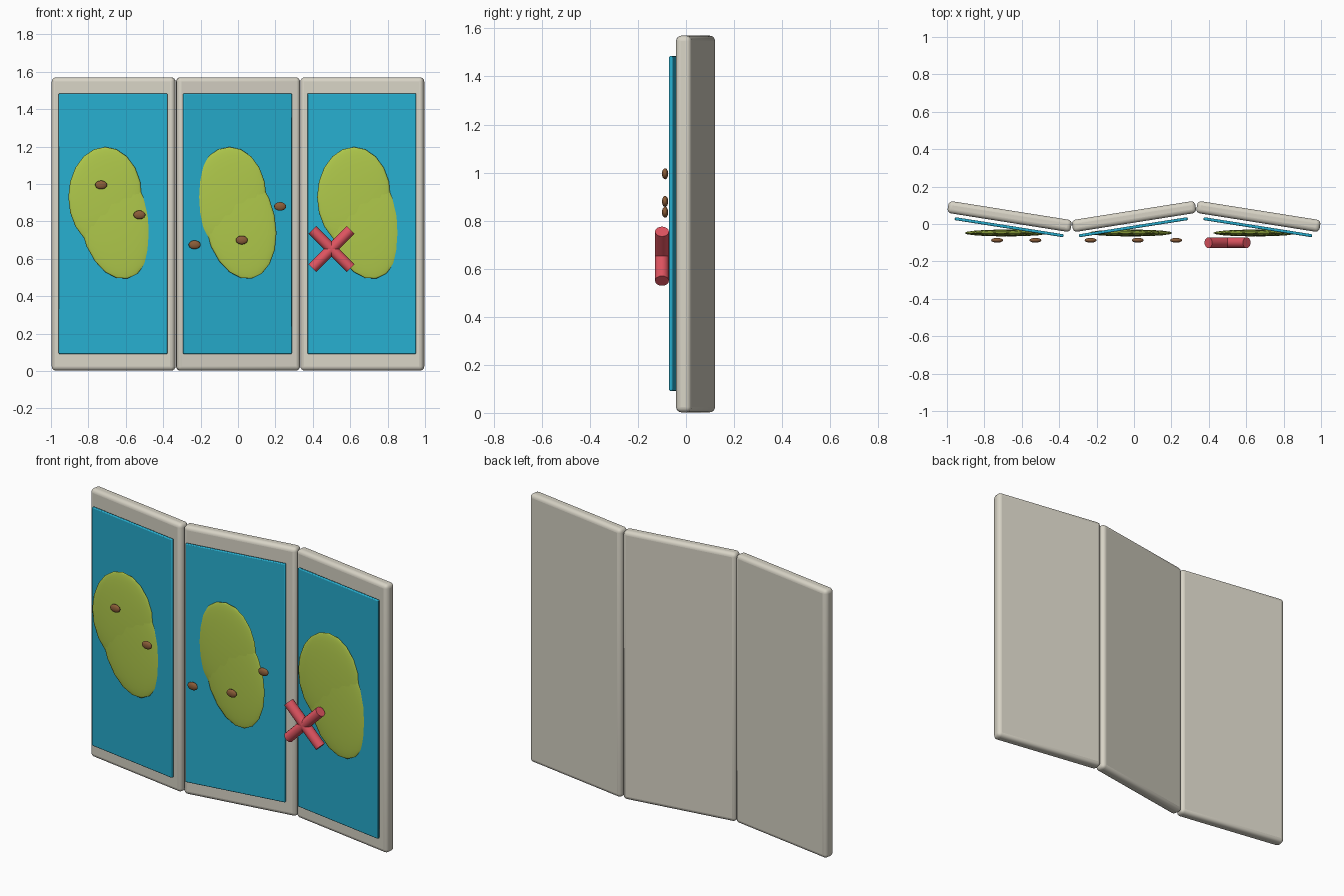
import bpy
from math import radians

if "Cube" in bpy.data.objects:
    bpy.data.objects.remove(bpy.data.objects["Cube"])


def material(name, rgb):
    m = bpy.data.materials.new(name)
    m.diffuse_color = (*rgb, 1)
    m.use_nodes = True
    m.node_tree.nodes["Principled BSDF"].inputs["Base Color"].default_value = m.diffuse_color
    return m


CREAM = material("cream", (0.68, 0.65, 0.56))
BLUE = material("sea_blue", (0.02, 0.42, 0.62))
GREEN = material("land_green", (0.43, 0.58, 0.07))
BROWN = material("brown", (0.26, 0.11, 0.04))
RED = material("red", (0.75, 0.09, 0.12))


def finish(ob, name, mat):
    ob.name = name
    ob.data.materials.append(mat)
    bpy.ops.object.shade_smooth_by_angle(angle=radians(40))


def slab(name, loc, size, angle, bevel, segs, mat):
    bpy.ops.mesh.primitive_cube_add(size=1)
    ob = bpy.context.object
    ob.scale = size
    bpy.ops.object.transform_apply(scale=True)
    ob.location = loc
    ob.rotation_euler.z = radians(angle)
    mod = ob.modifiers.new("rounded_edges", 'BEVEL')
    mod.width, mod.segments = bevel, segs
    finish(ob, name, mat)


def ellipsoid(name, loc, radii, mat, tilt=0, segs=16, rings=10):
    bpy.ops.mesh.primitive_uv_sphere_add(segments=segs, ring_count=rings, radius=1,
                                         location=loc, rotation=(0, radians(tilt), 0))
    ob = bpy.context.object
    ob.scale = radii
    finish(ob, name, mat)


# Zigzag folding panels with inset maps and land masses
for i, x in enumerate((-0.665, 0, 0.665)):
    angle = 9 if i == 1 else -9
    slab(f"fold_panel_{i + 1}", (x, 0.04, 0.786), (0.667, 0.065, 1.567), angle, 0.022, 4, CREAM)
    slab(f"sea_sheet_{i + 1}", (x - 0.003, -0.017, 0.788), (0.588, 0.016, 1.393), angle, 0.005, 2, BLUE)
    ellipsoid(f"upper_land_{i + 1}", (x - 0.045, -0.048, 0.93), (0.197, 0.018, 0.268), GREEN)
    ellipsoid(f"lower_land_{i + 1}", (x + 0.011, -0.048, 0.795), (0.188, 0.018, 0.307), GREEN, tilt=-12)

# Trail markers
for i, (x, z) in enumerate([(-0.732, 0.995), (-0.527, 0.835), (-0.232, 0.675),
                            (0.02, 0.70), (0.225, 0.88)]):
    ellipsoid(f"trail_marker_{i + 1}", (x, -0.087, z), (0.032, 0.013, 0.023), BROWN)

# Crossed bars marking the spot
for i, tilt in enumerate((45, -45)):
    bpy.ops.mesh.primitive_cylinder_add(vertices=16, radius=0.029, depth=0.29,
                                        location=(0.5, -0.1, 0.652),
                                        rotation=(0, radians(tilt), 0))
    finish(bpy.context.object, f"cross_bar_{i + 1}", RED)
